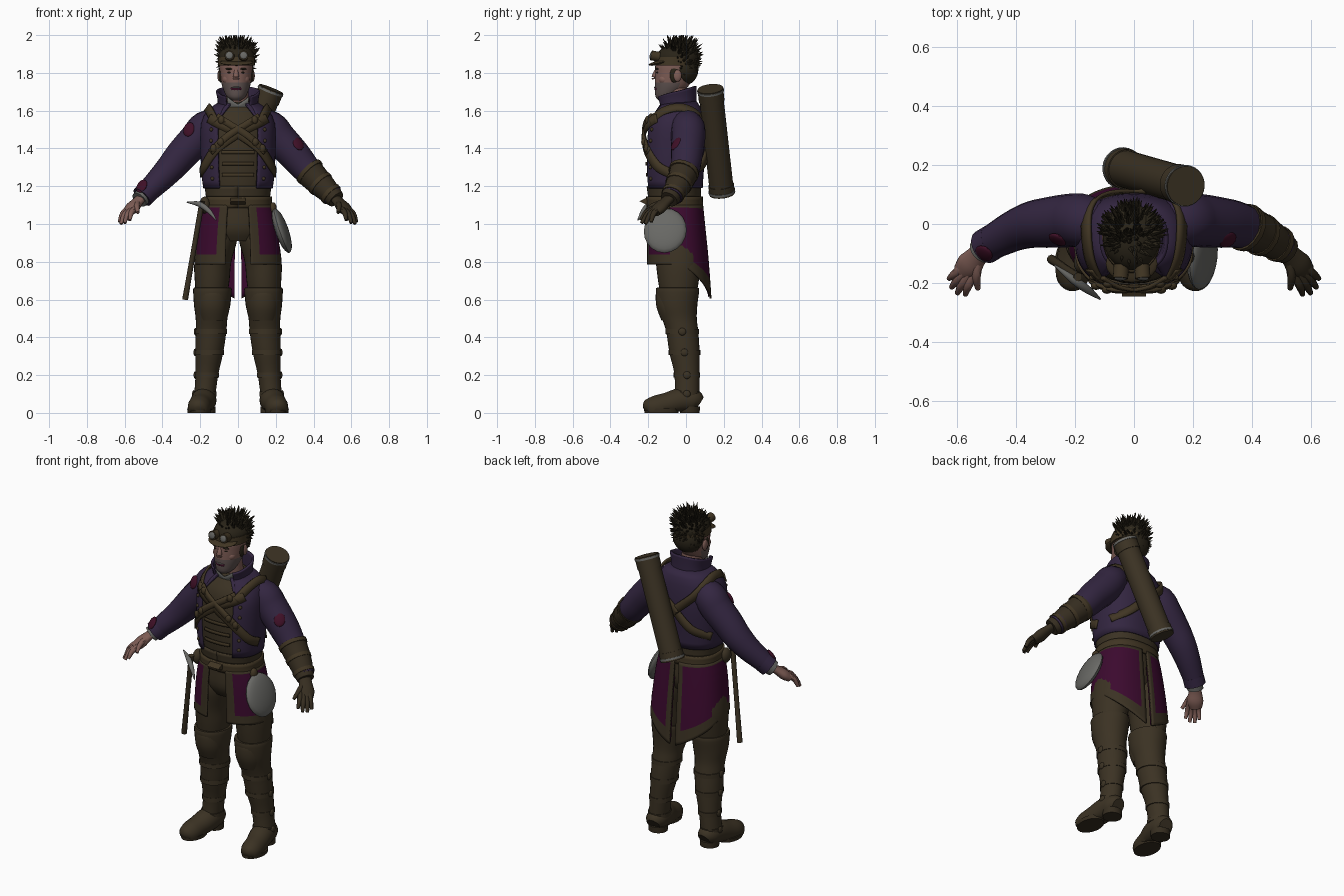
import bpy, bmesh, random
from math import sin, cos, pi, radians, copysign
from mathutils import Vector, Matrix

random.seed(4)
if "Cube" in bpy.data.objects:
    bpy.data.objects.remove(bpy.data.objects["Cube"])


def material(name, *rgb):
    mat = bpy.data.materials.new(name)
    mat.use_nodes = True
    mat.diffuse_color = (*rgb, 1)
    mat.node_tree.nodes["Principled BSDF"].inputs["Base Color"].default_value = (*rgb, 1)
    return mat


leather = material("brown leather", .044, .032, .017)
strap = material("strap leather", .052, .036, .017)
glove_hide = material("dark hide", .036, .026, .014)
purple = material("purple cloth", .033, .019, .052)
plum = material("plum cloth", .045, .003, .028)
maroon = material("maroon patch", .05, .005, .02)
skin = material("skin", .21, .11, .092)
stubble = material("stubble", .115, .085, .08)
hair_brown = material("dark hair", .022, .017, .009)
metal = material("grey metal", .14, .14, .13)


def finish(name, bm, mats, thick=0):
    bmesh.ops.recalc_face_normals(bm, faces=bm.faces)
    mesh = bpy.data.meshes.new(name)
    bm.to_mesh(mesh)
    bm.free()
    for mat in mats:
        mesh.materials.append(mat)
    for face in mesh.polygons:
        face.use_smooth = True
    mesh.set_sharp_from_angle(angle=radians(45))
    obj = bpy.data.objects.new(name, mesh)
    bpy.context.collection.objects.link(obj)
    if thick:
        shell = obj.modifiers.new("thickness", "SOLIDIFY")
        shell.thickness, shell.offset = thick, 0
    return obj


def skin_rows(name, rows, mats, closed=True, thick=0, rule=None):
    """Join rows of points into one surface; rule(u, v, centre) picks the material."""
    bm = bmesh.new()
    rings = [[bm.verts.new(p) for p in row] for row in rows]
    count = len(rows[0])
    span = count if closed else count - 1
    for j in range(len(rings) - 1):
        for i in range(span):
            k = (i + 1) % count
            face = bm.faces.new((rings[j][i], rings[j][k], rings[j + 1][k], rings[j + 1][i]))
            if rule:
                face.material_index = rule((i + .5) / span, (j + .5) / (len(rings) - 1), face.calc_center_median())
    if closed:
        bm.faces.new(rings[0])
        bm.faces.new(rings[-1])
    return finish(name, bm, mats, thick)


def spline(rows, steps=4):
    out = []
    for i in range(len(rows) - 1):
        near = rows[max(i - 1, 0)], rows[i], rows[i + 1], rows[min(i + 2, len(rows) - 1)]
        for t in (s / steps for s in range(steps)):
            out.append([q + ((r - p) * t + (2*p - 5*q + 4*r - w) * t*t + (3*q - p - 3*r + w) * t**3) / 2
                        for p, q, r, w in zip(*near)])
    return out + [list(rows[-1])]


def loft(name, rows, mats, side=1, rule=None):
    """Rows hold height, centre x, centre y, half width, half depth."""
    rings = [[(side * x + w * sin(i * pi / 14), y - d * cos(i * pi / 14), z) for i in range(28)]
             for z, x, y, w, d in spline(rows)]
    return skin_rows(name, rings, mats, rule=rule)


def tube(name, rows, mat, side=1, flat=1, segs=16, floor=-1):
    """Rows hold x, y, z, radius along a path."""
    path = spline(rows)
    spots = [Vector((side * p[0], p[1], p[2])) for p in path]
    rings = []
    for i, spot in enumerate(spots):
        turn = (spots[min(i + 1, len(spots) - 1)] - spots[max(i - 1, 0)]).to_track_quat("Z", "Y")
        r = path[i][3]
        ring = [spot + turn @ Vector((r * cos(2*pi*k/segs), r * flat * sin(2*pi*k/segs), 0)) for k in range(segs)]
        for p in ring:
            p.z = max(p.z, floor)
        rings.append(ring)
    return skin_rows(name, rings, [mat])


def ball(name, spot, size, mat, aim=(0, 0, 1)):
    bm = bmesh.new()
    place = Matrix.Translation(spot) @ Vector(aim).to_track_quat("Z", "Y").to_matrix().to_4x4() @ Matrix.Diagonal((*size, 1))
    bmesh.ops.create_uvsphere(bm, u_segments=20, v_segments=12, radius=1, matrix=place)
    return finish(name, bm, [mat])


# Torso profile: height, centre x, centre y, half width, half depth
BODY = [(.91, 0, -.05, .13, .1), (.98, 0, -.055, .172, .13), (1.12, 0, -.06, .155, .125), (1.25, 0, -.065, .17, .135),
        (1.42, 0, -.06, .178, .142), (1.54, 0, -.055, .172, .13), (1.61, 0, -.04, .13, .1), (1.65, 0, -.035, .068, .068)]
SKIRT = [(.55, 0, -.04, .235, .17), (.8, 0, -.045, .218, .157), (1, 0, -.055, .196, .147), (1.14, 0, -.06, .165, .138)]
COLLAR = [(1.59, 0, -.04, .095, .088), (1.67, 0, -.055, .1, .1), (1.75, 0, -.07, .122, .116)]


def around(angle, z, off=0, profile=BODY):
    """Point on a profile surface; angle is degrees from the front towards +x."""
    rows = spline(profile)
    low, high = next(((a, b) for a, b in zip(rows, rows[1:]) if z <= b[0]), (rows[-2], rows[-1]))
    t = (z - low[0]) / (high[0] - low[0])
    _, x, y, w, d = [p + (q - p) * t for p, q in zip(low, high)]
    s, c = sin(radians(angle)), cos(radians(angle))
    return Vector((x + (w + off) * copysign(abs(s) ** .85, s), y - (d + off) * copysign(abs(c) ** .85, c), z))


def patch(name, start, end, hem, top, off, mats, thick=.012, profile=BODY, rule=None, rows=12):
    cols = 48
    turn = [start + (end - start) * i / cols for i in range(cols + 1)]
    grid = [[around(a, hem(a) + (top(a) - hem(a)) * j / rows, off, profile) for a in turn] for j in range(rows + 1)]
    return skin_rows(name, grid, mats, False, thick, rule)


def ribbon(name, points, width, thick=.012, side=1):
    path = [Vector((side * p[0], p[1], p[2])) for p in spline([tuple(p) for p in points], 6)]
    left, right = [], []
    for i, p in enumerate(path):
        along = path[min(i + 1, len(path) - 1)] - path[max(i - 1, 0)]
        across = along.cross(p - Vector((0, -.05, min(p.z, 1.5)))).normalized() * width / 2
        left.append(p - across)
        right.append(p + across)
    return skin_rows(name, [left, path, right], [strap], False, thick)


# Torso, waistcoat and jacket
loft("waistcoat", BODY, [leather])
patch("jacket", 29, 331, lambda a: 1.19, lambda a: 1.645, .016, [purple])
patch("collar", 34, 326, lambda a: 1.6, lambda a: 1.7 - .03 * cos(radians(a)), .004, [purple], profile=COLLAR)
patch("shirt_collar", -34, 34, lambda a: 1.6, lambda a: 1.635 + abs(a) / 900, -.008, [metal], .006, COLLAR, rows=3)
patch("waist_sash", 0, 360, lambda a: 1.14, lambda a: 1.2, .008, [leather], rows=4)
patch("belt", 0, 360, lambda a: 1.085, lambda a: 1.145, .018, [strap], .012, rows=3)
tube("belt_buckle", [(-.04, -.212, 1.12, .034), (.04, -.212, 1.12, .034)], strap, flat=.5, segs=4)
for z in (1.26, 1.32, 1.38):
    ribbon("waistcoat_tab", [around(a, z, .008) for a in (-24, -8, 8, 24)], .018, .008)

# Crossed chest straps and shoulder harness
for side in (1, -1):
    patch("lapel", side * 17, side * 31, lambda a: 1.63 - .006 * (abs(a) - 17), lambda a: 1.645, .012, [purple], rows=4)
    ribbon("chest_strap", [around(a, z, .026) for a, z in ((50, 1.56), (26, 1.53), (0, 1.48), (-30, 1.4), (-60, 1.31), (-85, 1.27))], .05, side=side)
    ribbon("bandolier", [around(a, z, .032) for a, z in ((32, 1.57), (10, 1.53), (-14, 1.46), (-40, 1.38))], .035, side=side)
    for a, z in ((-34, 1.4), (-22, 1.435), (22, 1.55)):
        ball("bandolier_pouch", around(side * a, z, .033), (.018, .014, .022), strap)
    ribbon("shoulder_strap", [(.12, -.19, 1.54), (.15, -.12, 1.597), (.162, -.03, 1.617), (.155, .05, 1.585),
                              (.11, .095, 1.52), (0, .11, 1.42), (-.1, .09, 1.32), (-.18, .01, 1.27)], .046, side=side)
    for z in (1.24, 1.3, 1.44, 1.5):
        ball("jacket_button", around(side * 42, z, .022), (.01, .01, .01), strap)


# Coat skirt with a leather border, split at the back
def skirt_hem(a):
    return .785 - .185 * max(0, (abs(a) - 95) / 85)


def skirt_colour(u, v, centre):
    return 0 if u < .09 or u > .96 or v < .18 or v > .95 else 1


for side in (1, -1):
    patch("coat_skirt", side * 14, side * 177, skirt_hem, lambda a: 1.1, .004, [leather, plum], .01, SKIRT, skirt_colour, 24)
    patch("skirt_lining", side * 130, side * 177, lambda a: skirt_hem(a) + .006, lambda a: 1, -.005, [plum], .004, SKIRT)

# Sleeves and hands: bare on one side, gauntlet on the other
SLEEVE = [(.1, -.01, 1.53, .075), (.17, .01, 1.51, .09), (.215, .012, 1.455, .091), (.29, .005, 1.375, .086),
          (.345, -.002, 1.31, .08), (.4, -.02, 1.25, .071), (.46, -.05, 1.19, .062), (.505, -.075, 1.145, .055)]
TIPS = [(.628, -.185, 1.01), (.62, -.215, 1), (.6, -.235, 1.005), (.573, -.24, 1.02), (.53, -.22, 1.06)]
for side, word, hide in ((1, "left", glove_hide), (-1, "right", skin)):
    tube(word + "_sleeve", SLEEVE, purple, side)
    tube(word + "_palm", [(.49, -.065, 1.16, .036), (.53, -.105, 1.12, .036), (.56, -.14, 1.085, .045), (.585, -.165, 1.06, .034)], hide, side, .65)
    for i, tip in enumerate(TIPS):
        root = Vector((.575 - .012 * i, -.14 - .008 * i, 1.085)) if i < 4 else Vector((.525, -.115, 1.115))
        knuckle = root.lerp(Vector(tip), .5) + Vector((.008, -.008, .008))
        tube(word + "_finger", [(*root, .017), (*knuckle, .015), (*tip, .009)], hide, side, segs=8)
tube("right_cuff", [(.475, -.058, 1.175, .06), (.508, -.078, 1.142, .06)], purple, -1)
tube("shirt_cuff", [(.5, -.074, 1.15, .046), (.522, -.094, 1.128, .045)], metal, -1)
tube("gauntlet", [(.37, -.008, 1.283, .08), (.4, -.02, 1.25, .075), (.46, -.05, 1.19, .065), (.52, -.09, 1.13, .048)], glove_hide)
for x, y, z, r in ((.375, -.01, 1.28, .083), (.43, -.035, 1.22, .074), (.485, -.065, 1.165, .063)):
    tube("gauntlet_band", [(x, y, z, r), (x + .014, y - .007, z - .014, r - .002)], strap)
for spot, aim in (((-.26, -.053, 1.5), (-.5, -1, .4)), ((.318, -.053, 1.425), (.6, -.9, .7)), ((-.51, -.1, 1.2), (-.6, -.8, .6))):
    ball("sleeve_patch", spot, (.032, .04, .012), maroon, aim)

# Legs, boots and feet
LEG = [(.6, .14, -.04, .08, .09), (.7, .137, -.04, .092, .108), (.8, .133, -.04, .098, .12), (.92, .108, -.05, .104, .125), (1, .09, -.055, .08, .11)]
BOOT = [(.07, .178, .005, .056, .065), (.2, .165, .005, .06, .066), (.32, .152, -.008, .074, .08), (.43, .143, -.02, .081, .085),
        (.5, .14, -.035, .084, .092), (.57, .137, -.045, .096, .105), (.655, .135, -.045, .102, .115), (.66, .135, -.045, .09, .1)]
for side in (1, -1):
    loft("trouser_leg", LEG, [leather], side)
    loft("boot_shaft", BOOT, [leather], side)
    loft("knee_guard", [(.49, .135, -.06, .07, .07), (.56, .135, -.08, .08, .076), (.63, .135, -.084, .078, .076), (.655, .135, -.078, .07, .07)], [leather], side)
    tube("foot", [(.172, .07, .05, .04), (.175, .04, .065, .06), (.182, -.03, .065, .066), (.197, -.1, .045, .062), (.207, -.165, .03, .06), (.212, -.205, .026, .045), (.214, -.222, .02, .015)],
         leather, side, floor=.008)
    loft("boot_sole", [(0, .205, -.13, .062, .09), (.022, .205, -.13, .064, .092)], [glove_hide], side)
    loft("boot_heel", [(0, .174, .02, .054, .052), (.035, .174, .02, .056, .054)], [glove_hide], side)
    for z, x, y, w, d in ((.1, .175, .004, .062, .07), (.2, .165, .005, .064, .07), (.32, .152, -.008, .078, .084), (.43, .143, -.02, .085, .089)):
        loft("boot_strap", [(z - .013, x, y, w, d), (z + .013, x, y, w, d)], [leather], side)
        ball("boot_buckle", (side * (x + w - .003), y, z), (.02, .02, .009), leather, (side, 0, 0))

# Head
loft("neck", [(1.58, 0, -.04, .062, .06), (1.72, -.005, -.055, .058, .06)], [skin])
loft("head", [(1.655, -.01, -.115, .025, .03), (1.675, -.01, -.105, .05, .056), (1.72, -.01, -.08, .071, .085), (1.76, -.01, -.068, .08, .097),
              (1.8, -.01, -.06, .085, .104), (1.85, -.01, -.052, .088, .108), (1.91, -.01, -.045, .07, .085), (1.94, -.01, -.045, .035, .04)],
     [skin, stubble], rule=lambda u, v, c: int(c.z < 1.75 and c.y < -.04))
tube("nose", [(-.01, -.152, 1.82, .01), (-.01, -.165, 1.785, .015), (-.01, -.164, 1.768, .017)], skin, segs=12)
ball("mouth", (-.01, -.155, 1.717), (.03, .012, .014), maroon)
ball("teeth", (-.01, -.161, 1.723), (.023, .009, .005), metal)
for side in (1, -1):
    ball("eye", (side * .034 - .01, -.15, 1.802), (.011, .008, .005), hair_brown)
    ball("eyebrow", (side * .035 - .01, -.153, 1.821), (.021, .009, .005), hair_brown)
    ball("cheek", (side * .036 - .01, -.115, 1.765), (.036, .032, .03), skin)
    ball("ear", (side * .087 - .01, -.045, 1.785), (.012, .022, .032), skin)
    ball("sideburn", (side * .08 - .01, -.062, 1.79), (.013, .024, .042), hair_brown)
    tube("goggle_rim", [(side * .035 - .008, -.14, 1.885, .026), (side * .038 - .008, -.185, 1.893, .026)], strap)
    ball("goggle_lens", (side * .038 - .008, -.185, 1.893), (.02, .02, .007), metal, (0, -1, .2))
loft("head_band", [(1.838, -.008, -.055, .098, .115), (1.885, -.008, -.048, .098, .115)], [strap])
ball("cap_brim", (-.008, -.135, 1.855), (.088, .065, .012), strap, (0, -.2, 1))

# Spiky hair, swept up and back
ball("hair_cap", (-.008, -.045, 1.88), (.098, .113, .072), hair_brown)
ball("hair_back", (-.008, -.008, 1.82), (.09, .074, .085), hair_brown)
bm = bmesh.new()
made = 0
while made < 260:
    aim = Vector([random.gauss(0, 1) for _ in range(3)]).normalized()
    if aim.z < -.75 or (aim.z < .5 and aim.y < -.1 - .2 * aim.z):
        continue
    made += 1
    base = Vector((-.008, -.035, 1.86)) + aim * .065
    lean = (aim + Vector((random.uniform(-.35, .35), random.uniform(0, .5), .2))).normalized()
    size = random.uniform(.035, .06) + .05 * max(aim.z, 0)
    size = min(size, (2 - base.z) / max(lean.z, .01))
    place = Matrix.Translation(base + lean * size / 2) @ lean.to_track_quat("Z", "Y").to_matrix().to_4x4()
    bmesh.ops.create_cone(bm, cap_ends=True, segments=5, radius1=.015, radius2=.001, depth=size, matrix=place)
finish("hair_spikes", bm, [hair_brown])

# Carrying tube on the back
top, bottom = Vector((.172, .13, 1.705)), Vector((-.04, .19, 1.17))
for name, start, end, r, mat in (("map_tube", 0, 1, .064, leather), ("tube_lid", -.02, .1, .068, leather), ("tube_lid_rim", -.01, .01, .071, metal),
                                 ("tube_base", .93, 1.02, .068, leather), ("tube_base_rim", .985, 1.005, .071, metal)):
    tube(name, [(*top.lerp(bottom, t), r) for t in (start, end)], mat, segs=28)

# Belt gear: round pan on one hip, pick on the other
ball("round_pan", (.232, -.11, .965), (.114, .125, .034), metal, (.92, -.1, .32))
ball("pan_hanger", (.185, -.11, 1.08), (.02, .025, .035), strap)
tube("pick_handle", [(-.19, -.18, 1.12, .015), (-.235, -.15, .86, .014), (-.28, -.12, .6, .016)], leather, segs=10)
tube("pick_head", [(-.27, -.14, 1.115, .003), (-.205, -.19, 1.105, .014), (-.155, -.225, 1.07, .013), (-.115, -.255, 1.02, .003)], metal, segs=10)
ball("belt_pouch", (-.175, -.13, 1.1), (.03, .04, .045), leather)
